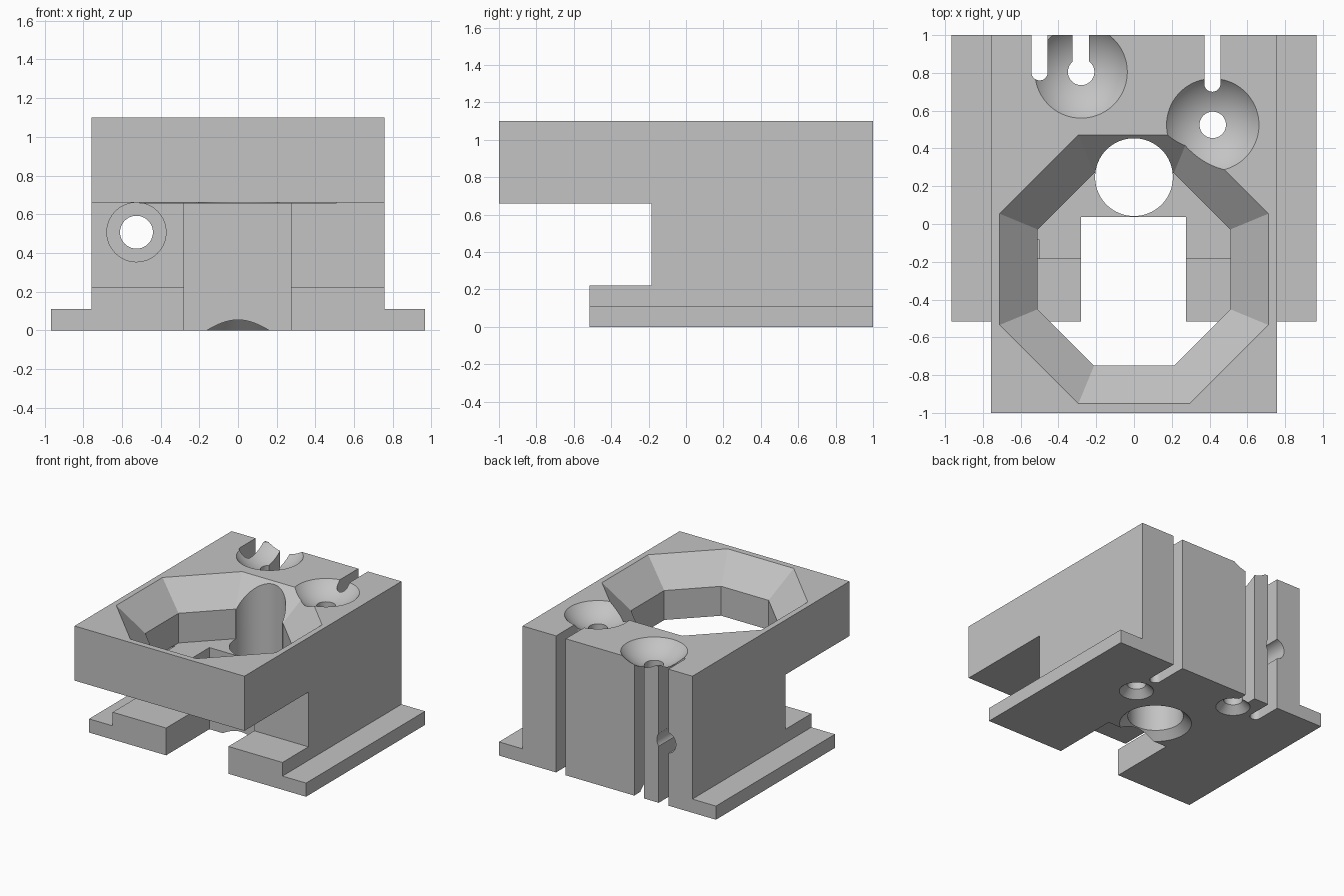
import bpy, bmesh, math
from mathutils import Matrix

if "Cube" in bpy.data.objects:
    bpy.data.objects.remove(bpy.data.objects["Cube"], do_unlink=True)

grey = bpy.data.materials.new("plain_grey")
grey.use_nodes = True
colour = (0.55, 0.55, 0.55, 1)
grey.diffuse_color = colour
grey.node_tree.nodes["Principled BSDF"].inputs["Base Color"].default_value = colour


def finish(name, bm):
    bmesh.ops.recalc_face_normals(bm, faces=bm.faces[:])
    mesh = bpy.data.meshes.new(name)
    bm.to_mesh(mesh)
    bm.free()
    mesh.materials.append(grey)
    obj = bpy.data.objects.new(name, mesh)
    bpy.context.collection.objects.link(obj)
    return obj


def loft(name, rings, matrix=Matrix()):
    """Solid skinned through matching rings of points."""
    bm = bmesh.new()
    loops = [[bm.verts.new(p) for p in ring] for ring in rings]
    n = len(loops[0])
    for a, b in zip(loops, loops[1:]):
        for i in range(n):
            j = (i + 1) % n
            bm.faces.new((a[i], a[j], b[j], b[i]))
    bm.faces.new(loops[0][::-1])
    bm.faces.new(loops[-1])
    bm.transform(matrix)
    return finish(name, bm)


def turned(name, sections, matrix, sides=64, turn=0.0):
    """Solid of revolution from (radius, height) sections."""
    angles = [turn + math.tau * i / sides for i in range(sides)]
    rings = [[(r * math.cos(a), r * math.sin(a), z) for a in angles]
             for r, z in sections]
    return loft(name, rings, matrix)


def box(name, x, y, z):
    return loft(name, [[(x[0], y[0], h), (x[1], y[0], h),
                        (x[1], y[1], h), (x[0], y[1], h)] for h in z])


def back_slot(name, x, end, r=0.043):
    """Full-height slot with a round end, open to the back."""
    arc = [(x + r * math.cos(a), end + r + r * math.sin(a))
           for a in (math.pi + math.pi * i / 24 for i in range(25))]
    outline = arc + [(x + r, 1.2), (x - r, 1.2)]
    return loft(name, [[(px, py, z) for px, py in outline] for z in (-0.2, 1.3)])


# Block with a flange along each side, drawn as its front outline
W, F, T, H = 0.757, 0.967, 0.11, 1.1
outline = [(-F, 0), (F, 0), (F, T), (W, T), (W, H), (-W, H), (-W, T), (-F, T)]
block = loft("mount_block", [[(x, y, z) for x, z in outline] for y in (-1, 1)])

at = lambda x, y, z=0: Matrix.Translation((x, y, z))
cutters = [
    # Front undercut, shortened foot and central gap
    box("undercut", (-2, 2), (-2, -0.185), (0.22, 0.66)),
    box("foot_end", (-2, 2), (-2, -0.515), (-1, 0.5)),
    box("centre_gap", (-0.28, 0.275), (-2, 0.036), (-1, 0.659)),
]

# Eight-sided tapered opening
k = 1 / math.cos(math.pi / 8)
cutters.append(turned("octagon_opening",
                      [(0.51 * k, 0.658), (0.51 * k, 0.897), (0.81 * k, 1.2)],
                      at(0, -0.24), 8, math.pi / 8))

# Large bore with a bevelled lower rim
cutters.append(turned("main_bore", [(0.366, -0.1), (0.206, 0.06), (0.206, 1.4)],
                      at(0, 0.248)))

# Two bowls with pilot holes, bevelled underneath
for x, y in ((-0.28, 0.805), (0.417, 0.525)):
    cutters.append(turned("pilot_hole", [(0.227, -0.1), (0.07, 0.057), (0.07, 1.3)],
                          at(x, y), 48))
    bm = bmesh.new()
    bmesh.ops.create_uvsphere(bm, u_segments=72, v_segments=48, radius=0.32,
                              matrix=at(x, y, 1.306))
    cutters.append(finish("bowl", bm))

# Slots in the back
for x, end in ((-0.5, 0.76), (-0.282, 0.77), (0.415, 0.70)):
    cutters.append(back_slot("back_slot", x, end))

# Horizontal bore with a counterbore at the front
lay = at(-0.525, 0, 0.507) @ Matrix.Rotation(-math.pi / 2, 4, "X")
cutters.append(turned("side_bore",
                      [(0.153, -0.3), (0.153, -0.085), (0.085, -0.085), (0.085, 1.2)],
                      lay))

# Carve the block
bpy.ops.object.select_all(action="DESELECT")
block.select_set(True)
bpy.context.view_layer.objects.active = block
for cutter in cutters:
    cutter.hide_render = True
    mod = block.modifiers.new("cut", "BOOLEAN")
    mod.operation = "DIFFERENCE"
    mod.solver = "EXACT"
    mod.object = cutter
    bpy.ops.object.modifier_apply(modifier=mod.name)
    bpy.data.objects.remove(cutter, do_unlink=True)

bpy.ops.object.shade_smooth_by_angle(angle=math.radians(20))
